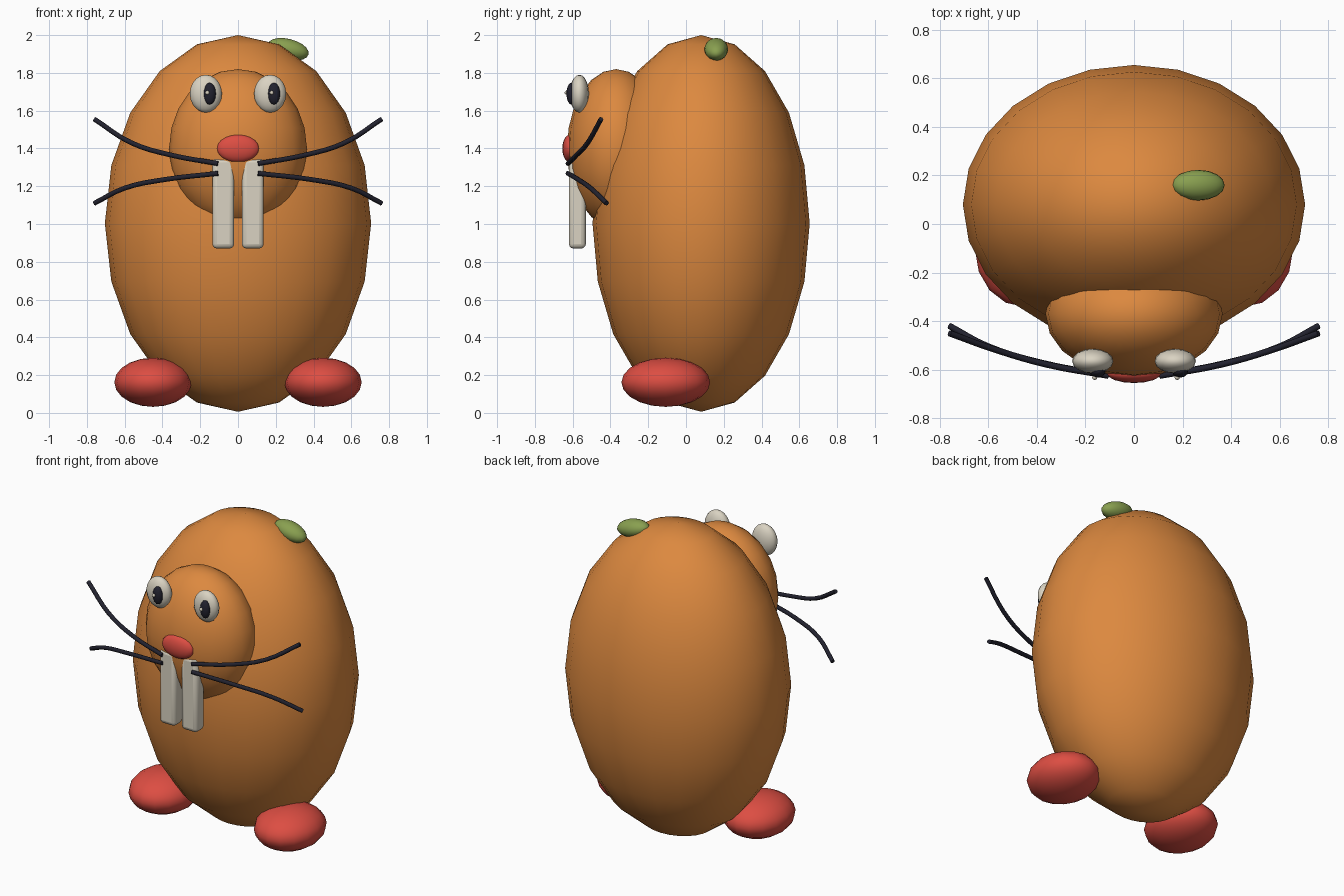
import bpy, math

if "Cube" in bpy.data.objects:
    bpy.data.objects.remove(bpy.data.objects["Cube"])


def material(name, rgb):
    m = bpy.data.materials.new(name)
    m.diffuse_color = (*rgb, 1)
    m.use_nodes = True
    m.node_tree.nodes["Principled BSDF"].inputs["Base Color"].default_value = m.diffuse_color
    return m


ORANGE = material("orange", (0.72, 0.25, 0.05))
RED = material("red", (0.72, 0.075, 0.055))
GREEN = material("leaf green", (0.25, 0.35, 0.08))
CREAM = material("cream", (0.70, 0.65, 0.54))
DARK = material("dark", (0.016, 0.016, 0.028))


def ellipsoid(name, loc, radii, mat, segs=16, rings=10, tilt=0):
    bpy.ops.mesh.primitive_uv_sphere_add(segments=segs, ring_count=rings, radius=1, location=loc,
                                         rotation=(0, tilt, 0))
    ob = bpy.context.object
    ob.name = name
    ob.scale = radii
    ob.data.materials.append(mat)
    bpy.ops.object.shade_smooth()
    return ob


def tooth(name, x):
    bpy.ops.mesh.primitive_cube_add(size=1, location=(x, -0.575, 1.11))
    ob = bpy.context.object
    ob.name = name
    ob.scale = (0.116, 0.09, 0.48)
    bpy.ops.object.transform_apply(location=False, rotation=False, scale=True)
    bev = ob.modifiers.new("rounding", 'BEVEL')
    bev.width = 0.025
    bev.segments = 3
    ob.data.materials.append(CREAM)
    bpy.ops.object.shade_smooth_by_angle(angle=math.radians(40))


def whisker(name, points, side):
    cu = bpy.data.curves.new(name, 'CURVE')
    cu.dimensions = '3D'
    cu.bevel_depth = 0.013
    cu.bevel_resolution = 2
    cu.resolution_u = 4
    cu.use_fill_caps = True
    sp = cu.splines.new('BEZIER')
    sp.bezier_points.add(len(points) - 1)
    for bp, (x, y, z) in zip(sp.bezier_points, points):
        bp.co = (side * x, y, z)
        bp.handle_left_type = bp.handle_right_type = 'AUTO'
    cu.materials.append(DARK)
    ob = bpy.data.objects.new(name, cu)
    bpy.context.collection.objects.link(ob)


# Body, face and nose
ellipsoid("body", (0, 0.08, 1.003), (0.705, 0.575, 0.997), ORANGE, 24, 10)
ellipsoid("face", (0, -0.37, 1.40), (0.365, 0.26, 0.42), ORANGE, 20, 12)
ellipsoid("nose", (0, -0.615, 1.40), (0.112, 0.04, 0.073), RED)

# Leaf on top of the body
ellipsoid("leaf", (0.265, 0.16, 1.925), (0.112, 0.063, 0.055), GREEN, tilt=math.radians(14))

UPPER = [(0.106, -0.625, 1.32), (0.355, -0.58, 1.365), (0.565, -0.52, 1.43), (0.76, -0.45, 1.555)]
LOWER = [(0.106, -0.625, 1.268), (0.39, -0.57, 1.235), (0.60, -0.505, 1.19), (0.76, -0.42, 1.11)]

for label, s in (("left", -1), ("right", 1)):
    # Eyes both look slightly toward +x
    ellipsoid(label + "_eye", (s * 0.17, -0.565, 1.69), (0.085, 0.051, 0.1), CREAM)
    px = s * 0.17 + 0.02
    ellipsoid(label + "_pupil", (px, -0.607, 1.69), (0.033, 0.026, 0.058), DARK, 12, 8)
    ellipsoid(label + "_eye_glint", (px - 0.012, -0.632, 1.695), (0.011, 0.011, 0.011), CREAM, 8, 6)
    # Teeth, whiskers and feet
    tooth(label + "_tooth", s * 0.078)
    whisker(label + "_upper_whisker", UPPER, s)
    whisker(label + "_lower_whisker", LOWER, s)
    ellipsoid(label + "_foot", (s * 0.45, -0.107, 0.162), (0.205, 0.235, 0.13), RED, 16, 10)
